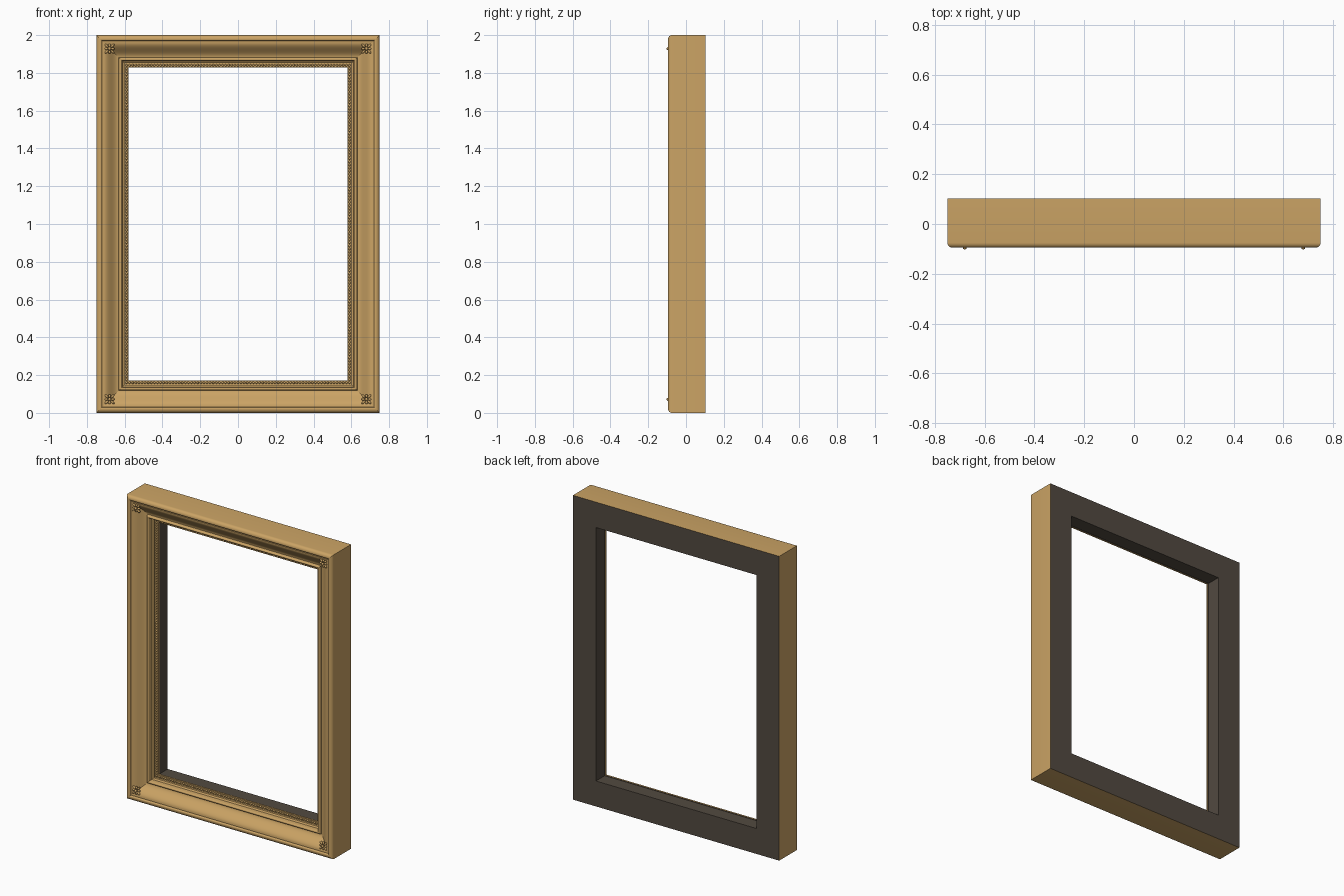
import bpy, bmesh, math
from mathutils import Matrix, Vector

cube = bpy.data.objects.get("Cube")
if cube:
    bpy.data.objects.remove(cube, do_unlink=True)

W, H = 0.75, 2.0            # half width, full height
FRONT, BACK = -0.095, 0.103


def material(name, rgb):
    m = bpy.data.materials.new(name)
    m.use_nodes = True
    m.diffuse_color = (*rgb, 1)
    m.node_tree.nodes["Principled BSDF"].inputs["Base Color"].default_value = (*rgb, 1)
    return m


gold = material("antique gold", (0.60, 0.37, 0.13))
dark = material("dark backing", (0.085, 0.068, 0.052))


def finish(name, bm, mats):
    me = bpy.data.meshes.new(name)
    bm.to_mesh(me)
    bm.free()
    for m in mats:
        me.materials.append(m)
    ob = bpy.data.objects.new(name, me)
    bpy.context.collection.objects.link(ob)
    return ob


def arc(cx, cy, r, a0, a1, n=6):
    steps = [math.radians(a0 + (a1 - a0) * i / n) for i in range(n + 1)]
    return [(cx + r * math.cos(a), cy + r * math.sin(a)) for a in steps]


# Moulding section: (distance in from the outer edge, depth)
section = [(0, BACK)]
section += arc(0.02, FRONT + 0.02, 0.02, 180, 270)              # rounded outer edge
section += arc(0.022, FRONT + 0.008, 0.008, 270, 360, 4)        # rim rolls over
section += [(0.03, -0.083), (0.036, -0.083)]                    # small fillet
for i in range(13):                                             # ogee slope
    t = i / 12
    section.append((0.036 + 0.082 * t, -0.087 + 0.025 * (1 - math.cos(math.pi * t))))
section += [(0.120, -0.043)]
section += arc(0.128, -0.043, 0.008, 180, 360, 8)               # inner bead moulding
section += [(0.138, -0.02), (0.148, -0.014), (0.148, 0.0)]      # step to the lip
section += [(0.171, 0.0), (0.171, 0.012)]                       # sight edge
gold_count = len(section) - 1
section += [(0.167, 0.012), (0.167, BACK)]                      # rebate, then flat back

# Sweep the section round the rectangle with mitred corners
bm = bmesh.new()
rings = []
for d, y in section:
    x = W - d
    rings.append([bm.verts.new(c) for c in
                  ((-x, y, d), (x, y, d), (x, y, H - d), (-x, y, H - d))])
for k, ring in enumerate(rings):
    nxt = rings[(k + 1) % len(rings)]
    for i in range(4):
        j = (i + 1) % 4
        f = bm.faces.new((ring[i], ring[j], nxt[j], nxt[i]))
        f.material_index = 0 if k < gold_count else 1
        f.smooth = True
bmesh.ops.recalc_face_normals(bm, faces=bm.faces)
mitres = {e for a, b in zip(rings, rings[1:] + rings[:1])
          for e in bm.edges if False}
for e in bm.edges:
    along = e.verts[1].co - e.verts[0].co
    on_mitre = abs(along.x) < 0.3 and abs(along.z) < 0.3
    e.smooth = not on_mitre and e.calc_face_angle(0) < math.radians(32)
finish("frame_moulding", bm, [gold, dark])


def ball(bm, centre, scale, turn=0.0):
    mat = (Matrix.Translation(centre) @ Matrix.Rotation(turn, 4, 'Y')
           @ Matrix.Diagonal((*scale, 1)))
    bmesh.ops.create_uvsphere(bm, u_segments=8, v_segments=6, radius=1, matrix=mat)


# Row of pearls along the sight edge
bm = bmesh.new()
inset, r = 0.160, 0.0065
px, pz = W - inset, H - inset
corners = [Vector(c) for c in ((-px, 0, inset), (px, 0, inset), (px, 0, pz), (-px, 0, pz))]
for a, b in zip(corners, corners[1:] + corners[:1]):
    n = round((b - a).length / 0.0165)
    for i in range(n):
        ball(bm, a.lerp(b, i / n) + Vector((0, -0.001, 0)), (r, r, r))
for f in bm.faces:
    f.smooth = True
finish("pearl_beading", bm, [gold])

# Corner rosettes: a button, a ring of petals and four longer diagonal leaves
for side, sx in (("right", -1), ("left", 1)):
    for level, z in (("lower", 0.072), ("upper", H - 0.072)):
        bm = bmesh.new()
        c = Vector((sx * 0.68, -0.083, z))
        ball(bm, c + Vector((0, -0.009, 0)), (0.009, 0.011, 0.009))
        for i in range(8):
            a = i * math.pi / 4
            long = i % 2
            reach = 0.022 if long else 0.017
            out = Vector((math.cos(a), 0, -math.sin(a)))
            ball(bm, c + out * reach, (0.014 if long else 0.010, 0.010, 0.0065), a)
        for f in bm.faces:
            f.smooth = True
        finish(f"{level}_{side}_rosette", bm, [gold])
